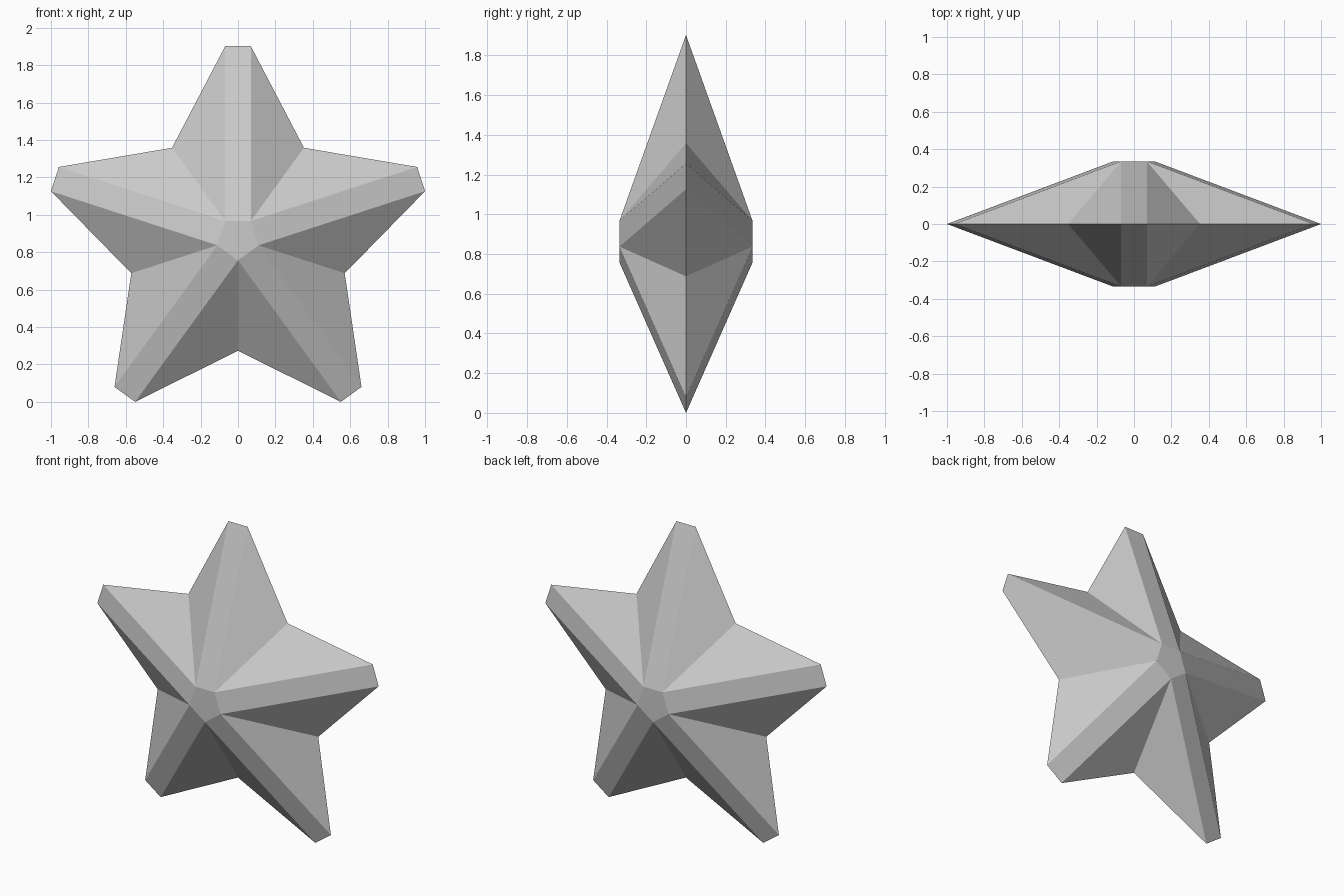
import bpy
import bmesh
from math import sin, cos, pi
from mathutils import Vector

cube = bpy.data.objects.get("Cube")
if cube:
    bpy.data.objects.remove(cube, do_unlink=True)

POINTS = 5
CENTRE_Z = 0.873   # height of the star's centre
HUB = 0.116        # corner radius of the flat centre pentagon
VALLEY = 0.60      # radius of the notches between arms
TIP = 1.0294       # distance from centre to each blunt tip
DEPTH = 0.335      # half thickness at the hub
STEP = 2 * pi / POINTS
HALF_TIP = HUB * sin(STEP / 2)

grey = bpy.data.materials.new("plain_grey")
grey.use_nodes = True
colour = (0.6, 0.6, 0.6, 1)
grey.diffuse_color = colour
grey.node_tree.nodes["Principled BSDF"].inputs["Base Color"].default_value = colour


def polar(radius, angle, y=0, side=0):
    """Point at an angle clockwise from the top, shifted sideways by side."""
    return Vector((radius * sin(angle) + side * cos(angle), y,
                   CENTRE_Z + radius * cos(angle) - side * sin(angle)))


bm = bmesh.new()

# Rim: a blunt tip and a notch for each arm
left_tip, right_tip, notch = [], [], []
for i in range(POINTS):
    a = i * STEP
    left_tip.append(bm.verts.new(polar(TIP, a, side=-HALF_TIP)))
    right_tip.append(bm.verts.new(polar(TIP, a, side=HALF_TIP)))
    notch.append(bm.verts.new(polar(VALLEY, a + STEP / 2)))

# Front and back: flat hub, a ridge band on each arm and two sloping flanks
for y in (-DEPTH, DEPTH):
    hub = [bm.verts.new(polar(HUB, (i + 0.5) * STEP, y)) for i in range(POINTS)]
    bm.faces.new(hub)
    for i in range(POINTS):
        bm.faces.new((hub[i - 1], left_tip[i], right_tip[i], hub[i]))
        bm.faces.new((hub[i], right_tip[i], notch[i]))
        bm.faces.new((hub[i - 1], notch[i - 1], left_tip[i]))

bmesh.ops.recalc_face_normals(bm, faces=bm.faces)
mesh = bpy.data.meshes.new("star")
bm.to_mesh(mesh)
bm.free()
mesh.materials.append(grey)
star = bpy.data.objects.new("star", mesh)
bpy.context.collection.objects.link(star)
